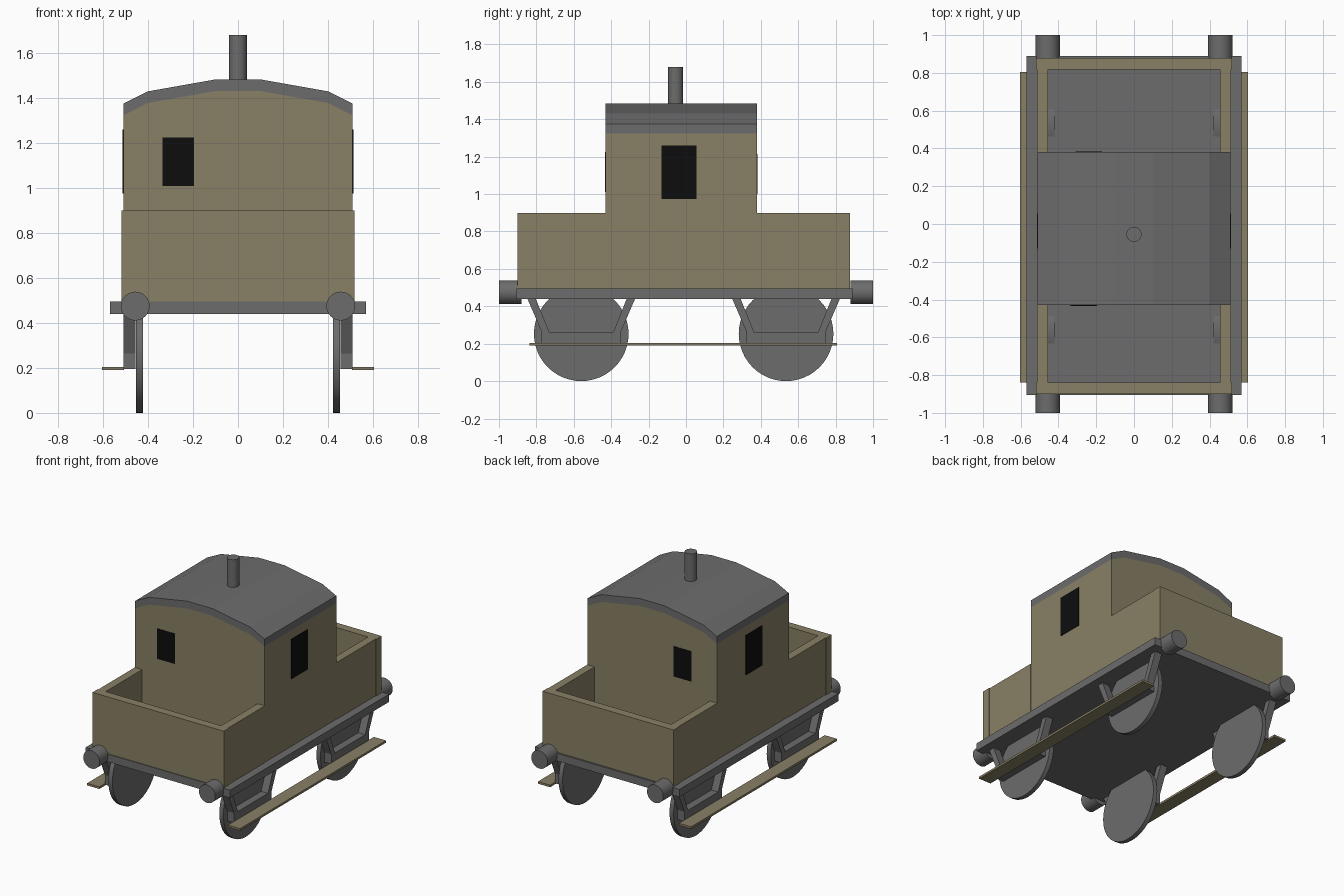
import bpy, bmesh, math
from mathutils import Matrix, Vector

if "Cube" in bpy.data.objects:
    bpy.data.objects.remove(bpy.data.objects["Cube"], do_unlink=True)


def material(name, color):
    m = bpy.data.materials.new(name)
    m.use_nodes = True
    m.diffuse_color = (*color, 1)
    bsdf = m.node_tree.nodes["Principled BSDF"]
    bsdf.inputs["Base Color"].default_value = (*color, 1)
    bsdf.inputs["Roughness"].default_value = 0.8
    return m


GREY = material("iron grey", (0.15, 0.15, 0.15))
TAN = material("drab timber", (0.25, 0.215, 0.13))
BLACK = material("window black", (0.004, 0.004, 0.004))


def finish(name, bm, mat):
    bmesh.ops.recalc_face_normals(bm, faces=bm.faces)
    mesh = bpy.data.meshes.new(name)
    bm.to_mesh(mesh)
    bm.free()
    mesh.materials.append(mat)
    ob = bpy.data.objects.new(name, mesh)
    bpy.context.collection.objects.link(ob)
    return ob


def box(name, x, y, z, mat):
    bm = bmesh.new()
    bmesh.ops.create_cube(bm, size=1)
    for v in bm.verts:
        v.co = [(lo + hi) / 2 + c * (hi - lo) for c, (lo, hi) in zip(v.co, (x, y, z))]
    return finish(name, bm, mat)


def prism(name, outline, sweep, mat):
    """Extrude a closed 3D outline along a vector."""
    bm = bmesh.new()
    face = bm.faces.new([bm.verts.new(p) for p in outline])
    new = bmesh.ops.extrude_face_region(bm, geom=[face])["geom"]
    moved = [g for g in new if isinstance(g, bmesh.types.BMVert)]
    bmesh.ops.translate(bm, verts=moved, vec=Vector(sweep))
    return finish(name, bm, mat)


def cylinder(name, centre, radius, depth, axis, mat, sides=32):
    bm = bmesh.new()
    turn = Vector((0, 0, 1)).rotation_difference(Vector(axis)).to_matrix().to_4x4()
    bmesh.ops.create_cone(bm, cap_ends=True, segments=sides, radius1=radius, radius2=radius,
                          depth=depth, matrix=Matrix.Translation(centre) @ turn)
    ob = finish(name, bm, mat)
    for p in ob.data.polygons:
        p.use_smooth = len(p.vertices) == 4
    ob.data.set_sharp_from_angle(angle=math.radians(40))
    return ob


# Chassis
box("chassis", (-0.57, 0.57), (-0.905, 0.89), (0.44, 0.495), GREY)

# Cabin with curved top, and the roof following the same curve
FRONT, BACK = -0.43, 0.38
arch = [(-0.51, 1.375), (-0.4, 1.43), (-0.1, 1.483), (0.1, 1.483), (0.4, 1.43), (0.51, 1.375)]
under = [(x, z - 0.052) for x, z in arch]
sweep = (0, BACK - FRONT, 0)
cabin = [(-0.51, 0.495)] + under + [(0.51, 0.495)]
prism("cabin", [(x, FRONT, z) for x, z in cabin], sweep, TAN)
prism("roof", [(x, FRONT, z) for x, z in arch + under[::-1]], sweep, GREY)
cylinder("chimney", (0, -0.055, 1.56), 0.04, 0.24, (0, 0, 1), GREY, 24)

# Windows
box("front_window", (-0.335, -0.195), (FRONT - 0.003, FRONT + 0.003), (1.01, 1.225), BLACK)
box("back_window", (-0.31, -0.17), (BACK - 0.003, BACK + 0.003), (1.0, 1.215), BLACK)

# Open platform walls at both ends
WALL = (0.495, 0.9)
box("front_end_wall", (-0.518, 0.518), (-0.9, -0.84), WALL, TAN)
box("back_end_wall", (-0.518, 0.518), (0.817, 0.878), WALL, TAN)

for side, s in (("left", 1), ("right", -1)):
    def span(a, b):
        return tuple(sorted((s * a, s * b)))

    box(side + "_window", span(0.507, 0.513), (-0.13, 0.055), (0.975, 1.26), BLACK)
    box(side + "_front_side_wall", span(0.455, 0.513), (-0.84, FRONT), WALL, TAN)
    box(side + "_back_side_wall", span(0.455, 0.513), (BACK, 0.817), WALL, TAN)
    box(side + "_footboard", span(0.508, 0.604), (-0.838, 0.806), (0.19, 0.205), TAN)

    for end, e, wheel_y in (("front", -1, -0.56), ("back", 1, 0.535)):
        # Wheels, buffers and the iron frames that carry the axles
        part = side + "_" + end
        cylinder(part + "_wheel", (s * 0.438, wheel_y, 0.253), 0.253, 0.032, (1, 0, 0), GREY, 48)
        cylinder(part + "_buffer", (s * 0.457, e * 0.94, 0.475), 0.064, 0.12, (0, 1, 0), GREY)
        half = [(0.29, 0.445), (0.212, 0.265), (0.212, 0.195)]
        inner = [(0.17, 0.26), (0.245, 0.445)]
        left = [(-y, z) for y, z in half + inner]
        outline = left[:3] + half[::-1] + inner[::-1] + left[3:]
        prism(part + "_axle_guard", [(s * 0.456, wheel_y + y, z) for y, z in outline],
              (s * 0.054, 0, 0), GREY)
